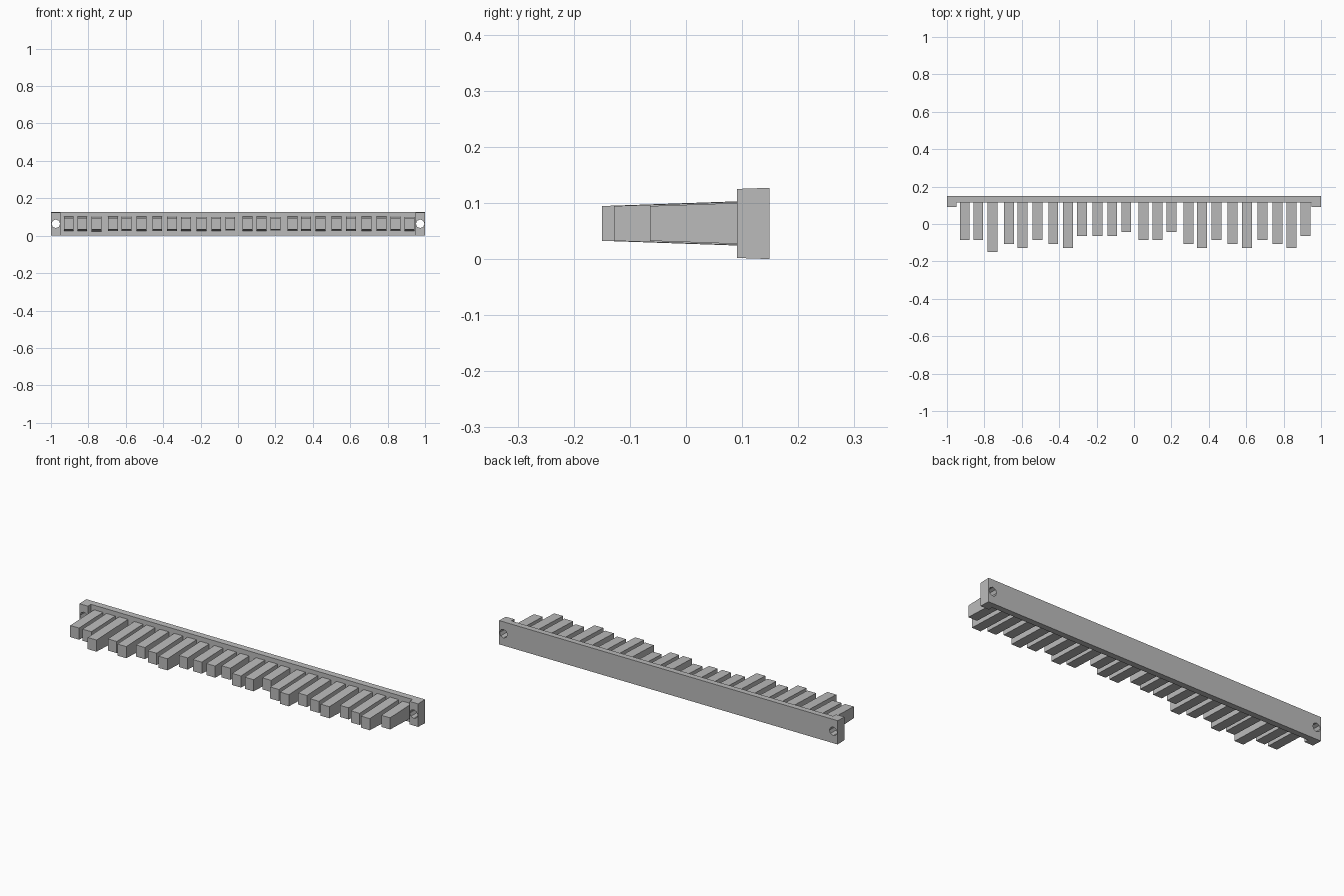
import bpy, bmesh, math
from mathutils import Matrix

if "Cube" in bpy.data.objects:
    bpy.data.objects.remove(bpy.data.objects["Cube"], do_unlink=True)

grey = bpy.data.materials.new("plain_grey")
grey.use_nodes = True
COLOUR = (0.5, 0.5, 0.5, 1)
grey.diffuse_color = COLOUR
grey.node_tree.nodes["Principled BSDF"].inputs["Base Color"].default_value = COLOUR

MID_Z = 0.0635          # height of the centre line
BACK, FACE, LUG = 0.149, 0.116, 0.091
DRAFT = math.tan(math.radians(2))


def finish(bm, name):
    bmesh.ops.recalc_face_normals(bm, faces=bm.faces[:])
    mesh = bpy.data.meshes.new(name)
    bm.to_mesh(mesh)
    bm.free()
    mesh.materials.append(grey)
    obj = bpy.data.objects.new(name, mesh)
    bpy.context.collection.objects.link(obj)
    return obj


def extrude_profile(name, profile, x0, x1):
    """Extrude a (y, z) outline along x."""
    bm = bmesh.new()
    face = bm.faces.new([bm.verts.new((x0, y, z)) for y, z in profile])
    new = bmesh.ops.extrude_face_region(bm, geom=[face])["geom"]
    bmesh.ops.translate(bm, vec=(x1 - x0, 0, 0),
                        verts=[v for v in new if isinstance(v, bmesh.types.BMVert)])
    return finish(bm, name)


def drafted(front, back, half_front):
    """Side outline that widens towards the back at the draft angle."""
    half_back = half_front + (back - front) * DRAFT
    return [(front, MID_Z - half_front), (back, MID_Z - half_back),
            (back, MID_Z + half_back), (front, MID_Z + half_front)]


# Back rail, running between the two end lugs
half_back = MID_Z
half_face = half_back - (BACK - FACE) * DRAFT
half_lug = half_back - (BACK - LUG) * DRAFT
extrude_profile("back_rail", drafted(FACE, BACK, half_face), -0.95, 0.95)

# End lugs with a screw hole through each
for side, label in ((-1, "right"), (1, "left")):
    lug = extrude_profile(label + "_end_lug", drafted(LUG, BACK, half_lug),
                          side * 0.95, side)
    bm = bmesh.new()
    bmesh.ops.create_cone(bm, cap_ends=True, segments=8, radius1=0.023, radius2=0.023,
                          depth=0.2, matrix=Matrix.Translation((side * 0.974, 0.12, MID_Z))
                          @ Matrix.Rotation(math.pi / 2, 4, "X"))
    drill = finish(bm, label + "_hole_cutter")
    drill.hide_render = True
    drill.hide_viewport = True
    cut = lug.modifiers.new("screw_hole", "BOOLEAN")
    cut.operation = "DIFFERENCE"
    cut.solver = "EXACT"
    cut.object = drill

# Teeth: centre along the rail and length step
TEETH = [(-.905, 3), (-.832, 3), (-.757, 6), (-.668, 4), (-.596, 5), (-.516, 3),
         (-.432, 4), (-.353, 5), (-.278, 2), (-.195, 2), (-.116, 2), (-.041, 1),
         (.051, 3), (.126, 3), (.2, 1), (.291, 4), (.364, 5), (.441, 3),
         (.527, 4), (.604, 5), (.687, 3), (.767, 4), (.842, 5), (.917, 2)]
for i, (x, step) in enumerate(TEETH, 1):
    tip = -0.0215 - 0.0213 * step
    extrude_profile(f"tooth_{i}", drafted(tip, FACE + 0.002, 0.031), x - 0.026, x + 0.026)
